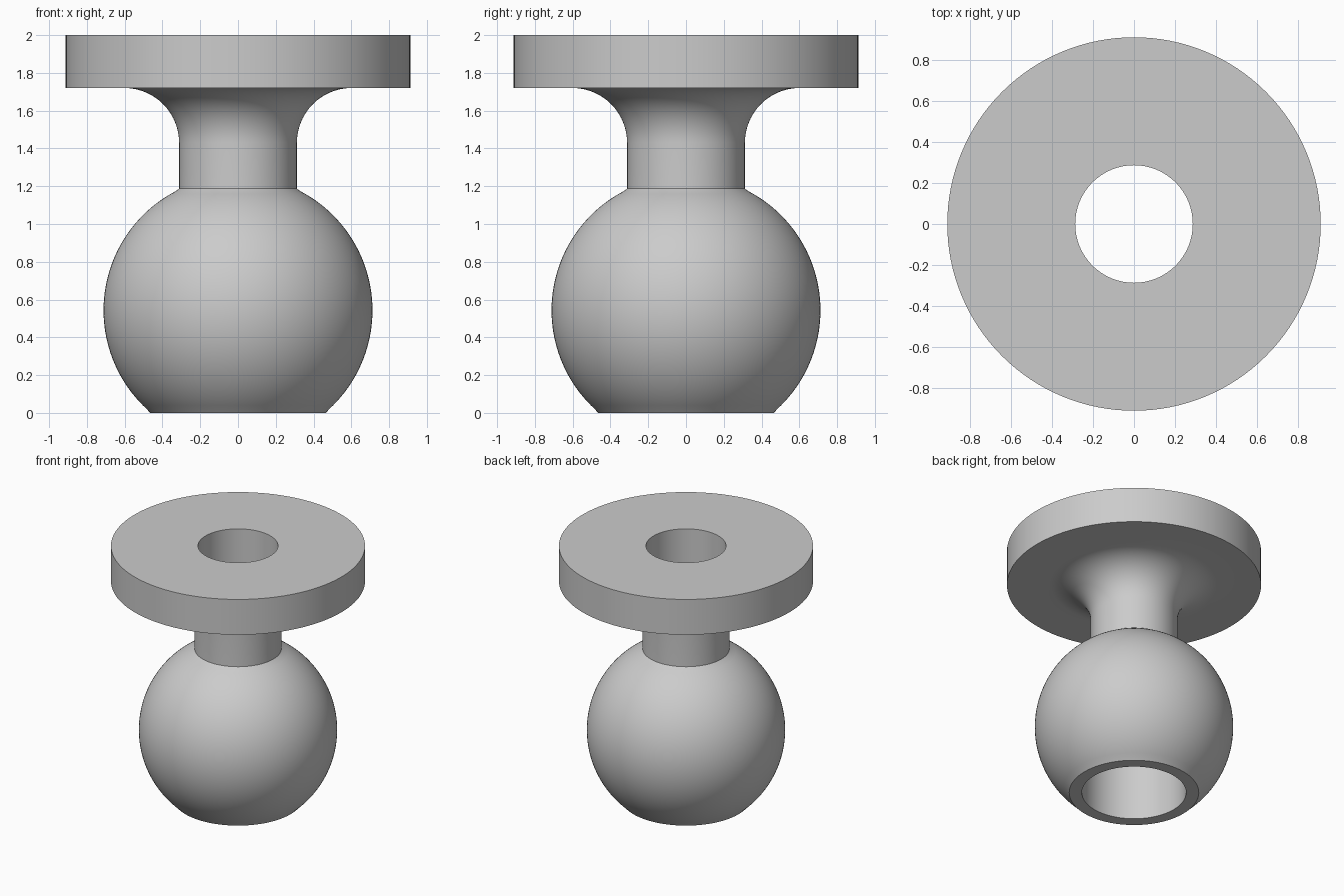
import bpy
import bmesh
from math import asin, cos, pi, sin, radians

cube = bpy.data.objects.get("Cube")
if cube:
    bpy.data.objects.remove(cube, do_unlink=True)

SEGMENTS = 128
HEIGHT = 2.0
FLANGE_R, FLANGE_Z = 0.912, 1.72
NECK_R, NECK_Z = 0.312, 1.187
FILLET = 0.29
BALL_R, BALL_Z, BASE_R = 0.712, 0.543, 0.465
BORE_R, SOCKET_R, SOCKET_TOP = 0.287, 0.374, 0.6


def arc(cx, cz, radius, start, end, steps):
    """Points along a circular arc in the r-z plane."""
    angles = [start + (end - start) * i / steps for i in range(steps + 1)]
    return [(cx + radius * cos(a), cz + radius * sin(a)) for a in angles]


# Closed cross-section: ball, neck, fillet, flange, then down the bore
low = -asin(BALL_Z / BALL_R)
high = asin((NECK_Z - BALL_Z) / BALL_R)
ball = arc(0, BALL_Z, BALL_R, low, high, 48)
ball[0] = (BASE_R, 0)
ball[-1] = (NECK_R, NECK_Z)
fillet = arc(NECK_R + FILLET, FLANGE_Z - FILLET, FILLET, pi, pi / 2, 20)
flange = [(FLANGE_R, FLANGE_Z), (FLANGE_R, HEIGHT)]
bore = [(BORE_R, HEIGHT), (BORE_R, SOCKET_TOP),
        (SOCKET_R, SOCKET_TOP), (SOCKET_R, 0)]
profile = ball + fillet + flange + bore

# Revolve the section around the vertical axis
bm = bmesh.new()
verts = [bm.verts.new((r, 0, z)) for r, z in profile]
edges = [bm.edges.new((a, b)) for a, b in zip(verts, verts[1:] + verts[:1])]
bmesh.ops.spin(bm, geom=verts + edges, cent=(0, 0, 0), axis=(0, 0, 1),
               angle=2 * pi, steps=SEGMENTS, use_merge=True)
bmesh.ops.remove_doubles(bm, verts=bm.verts[:], dist=0.0001)
bmesh.ops.recalc_face_normals(bm, faces=bm.faces[:])
mesh = bpy.data.meshes.new("flanged_ball")
bm.to_mesh(mesh)
bm.free()

body = bpy.data.objects.new("flanged_ball", mesh)
bpy.context.collection.objects.link(body)

# Plain grey finish
grey = bpy.data.materials.new("light_grey")
grey.use_nodes = True
colour = (0.6, 0.6, 0.6, 1)
grey.diffuse_color = colour
grey.node_tree.nodes["Principled BSDF"].inputs["Base Color"].default_value = colour
mesh.materials.append(grey)

# Smooth curves with crisp rims
bpy.ops.object.select_all(action="DESELECT")
body.select_set(True)
bpy.context.view_layer.objects.active = body
bpy.ops.object.shade_smooth_by_angle(angle=radians(25))
